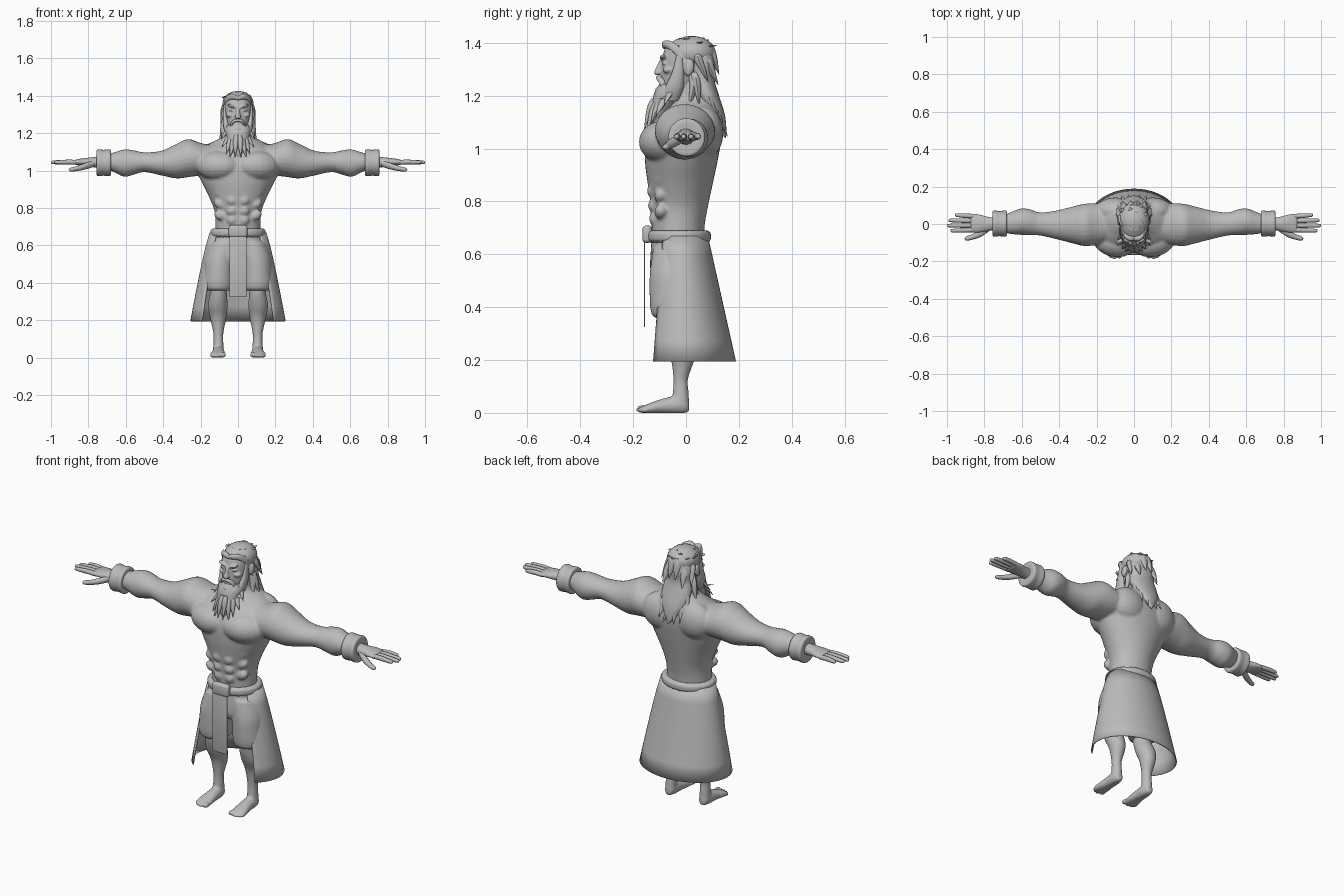
import bpy, bmesh, math, random
from mathutils import Vector, Matrix

random.seed(4)
clay = bpy.data.materials.new("clay_grey")
clay.diffuse_color = (0.5, 0.5, 0.5, 1)
AXES = {'z': (Vector((1, 0, 0)), Vector((0, 1, 0))),
        'x': (Vector((0, 1, 0)), Vector((0, 0, 1))),
        'y': (Vector((1, 0, 0)), Vector((0, 0, 1)))}


def spline(a, b, c, d, t):
    return 0.5 * (2*b + (c-a)*t + (2*a-5*b+4*c-d)*t*t + (3*b-a-3*c+d)*t**3)


def tube(bm, axis, secs, s=1, n=24, steps=4):
    """Smooth loft through (x, y, z, radius_u, radius_v) sections."""
    k = len(secs)
    rows = []
    for i in range(k - 1):
        q = [secs[max(0, min(k-1, i+j))] for j in (-1, 0, 1, 2)]
        for m in range(steps):
            rows.append([spline(*v, m / steps) for v in zip(*q)])
    rows.append(secs[-1])
    u, v = AXES[axis]
    rings = []
    for x, y, z, a, b in rows:
        a, b = max(a, .001), max(b, .001)
        ring = []
        for j in range(n):
            t = math.tau * j / n
            p = Vector((x, y, z)) + u*a*math.cos(t) + v*b*math.sin(t)
            ring.append(bm.verts.new((p.x*s, p.y, max(p.z, 0))))
        rings.append(ring)
    for r, q in zip(rings, rings[1:]):
        for j in range(n):
            bm.faces.new((r[j], r[(j+1) % n], q[(j+1) % n], q[j]))
    bm.faces.new(rings[0])
    bm.faces.new(rings[-1])


def ball(bm, c, r, rot=0, axis='Z'):
    m = Matrix.Translation(c) @ Matrix.Rotation(rot, 4, axis) @ Matrix.Diagonal((*r, 1))
    bmesh.ops.create_uvsphere(bm, u_segments=20, v_segments=12, radius=1, matrix=m)


def lock(bm, a, b, c, w, d):
    """Pointed strand of hair from a through b to tip c."""
    tube(bm, 'z', [(*a, w*.7, d*.8), (*b, w, d), (*c, .001, .001)], n=8)


def finish(bm, name, voxel=0, smooth=3, angle=50):
    bmesh.ops.recalc_face_normals(bm, faces=bm.faces)
    me = bpy.data.meshes.new(name)
    bm.to_mesh(me)
    bm.free()
    ob = bpy.data.objects.new(name, me)
    bpy.context.collection.objects.link(ob)
    me.materials.append(clay)
    bpy.context.view_layer.objects.active = ob
    ob.select_set(True)
    if voxel:
        r = ob.modifiers.new("blend", 'REMESH')
        r.mode, r.voxel_size, r.use_smooth_shade = 'VOXEL', voxel, True
        f = ob.modifiers.new("soften", 'SMOOTH')
        f.factor, f.iterations = .5, smooth
    else:
        bpy.ops.object.shade_smooth_by_angle(angle=math.radians(angle))
    ob.select_set(False)
    return ob


# Bare body: torso, chest, abdomen, arms, palms, lower legs and feet
bm = bmesh.new()
tube(bm, 'z', [(0, -.03, .6, .125, .1), (0, -.03, .70, .12, .1), (0, -.025, .78, .125, .108),
               (0, -.022, .86, .155, .122), (0, -.018, .95, .2, .137), (0, -.01, 1.03, .23, .143),
               (0, .005, 1.10, .215, .13), (0, .03, 1.15, .14, .1), (0, .03, 1.19, .075, .075),
               (0, .015, 1.26, .06, .06)], n=40)
for s in (1, -1):
    ball(bm, (s*.105, -.088, 1.025), (.12, .088, .08), s*.25)
    for i, z in enumerate((.895, .84, .785, .735)):
        ball(bm, (s*.032, -.127 + .004*abs(i-1), z), (.029, .021, .026))
    for z in (.88, .82, .76):
        ball(bm, (s*.095, -.095, z), (.035, .025, .025), -s*.5, 'Y')
    ball(bm, (s*.1, .07, 1.06), (.11, .072, .1))
    tube(bm, 'x', [(.1, .01, 1.06, .09, .075), (.19, .0, 1.06, .11, .085), (.265, -.005, 1.067, .113, .102),
                   (.33, -.005, 1.05, .098, .092), (.41, -.005, 1.04, .078, .066), (.5, .0, 1.045, .062, .053),
                   (.56, .01, 1.043, .07, .066), (.61, .012, 1.04, .07, .073), (.67, .003, 1.045, .055, .05),
                   (.74, 0, 1.045, .035, .033), (.785, 0, 1.045, .04, .026), (.83, .003, 1.046, .05, .02),
                   (.875, .004, 1.044, .05, .014)], s)
    tube(bm, 'z', [(.11, -.06, .44, .05, .055), (.105, -.06, .35, .045, .05), (.108, -.035, .28, .053, .055),
                   (.106, -.013, .21, .043, .046), (.105, -.02, .13, .027, .028), (.105, -.02, .08, .027, .03),
                   (.105, -.02, .03, .03, .033)], s)
    tube(bm, 'y', [(.105, .012, .025, .018, .022), (.105, -.02, .03, .03, .035), (.105, -.08, .026, .034, .03),
                   (.108, -.14, .016, .042, .02), (.108, -.165, .012, .038, .013)], s)
    for x, y, r in ((.079, -.168, .015), (.106, -.17, .011), (.125, -.165, .01), (.141, -.155, .009)):
        ball(bm, (s*x, y, r), (r, .02, r))
finish(bm, "body", .0075, 3)

# Fingers and thumbs
bm = bmesh.new()
for s in (1, -1):
    for y, x1 in ((.044, .958), (.018, .992), (-.008, 1.0), (-.033, .982)):
        tube(bm, 'x', [(.855, y*.95, 1.044, .012, .012), (.9, y, 1.046, .0125, .0125),
                       ((x1+.9)/2, y*1.05, 1.045, .011, .0115), (x1-.008, y*1.08, 1.044, .009, .009),
                       (x1, y*1.08, 1.044, .002, .002)], s, 12)
    tube(bm, 'x', [(.77, -.02, 1.038, .016, .018), (.82, -.05, 1.022, .019, .017),
                   (.865, -.069, 1.01, .015, .013), (.895, -.077, 1.005, .012, .01),
                   (.905, -.078, 1.005, .002, .002)], s, 12)
finish(bm, "fingers")

# Wrist cuffs
bm = bmesh.new()
for s in (1, -1):
    tube(bm, 'x', [(x, .002, 1.042, r, r*1.03) for x, r in
                   ((.68, .045), (.679, .061), (.688, .07), (.718, .067), (.747, .07), (.756, .061), (.755, .03))],
         s, 32, 3)
finish(bm, "wrist_cuffs")

# Head with face features
bm = bmesh.new()
tube(bm, 'z', [(0, -.01, 1.17, .05, .055), (0, -.02, 1.22, .055, .072), (0, -.014, 1.28, .068, .08),
               (0, -.004, 1.34, .075, .086), (0, .005, 1.385, .07, .08), (0, .01, 1.415, .04, .045)], n=32)
tube(bm, 'z', [(0, -.108, 1.277, .012, .006), (0, -.107, 1.287, .017, .014), (0, -.101, 1.305, .010, .013),
               (0, -.09, 1.335, .009, .01)], n=12)
for s in (1, -1):
    ball(bm, (s*.03, -.085, 1.344), (.029, .015, .008), -s*.3, 'Y')
    ball(bm, (s*.033, -.08, 1.322), (.016, .011, .006))
    ball(bm, (s*.043, -.066, 1.297), (.022, .022, .014))
    ball(bm, (s*.078, .012, 1.305), (.011, .019, .032), -.2, 'X')
ball(bm, (0, -.094, 1.237), (.02, .012, .006))
finish(bm, "head", .0045, 2)

# Moustache and beard
bm = bmesh.new()
tube(bm, 'z', [(0, -.055, 1.245, .062, .045), (0, -.07, 1.21, .066, .05), (0, -.09, 1.16, .055, .042),
               (0, -.112, 1.11, .033, .028), (.005, -.135, 1.065, .002, .002)])
ball(bm, (0, -.098, 1.222), (.024, .018, .012))
for s in (1, -1):
    tube(bm, 'x', [(0, -.104, 1.268, .009, .008), (.018, -.102, 1.266, .011, .009),
                   (.036, -.09, 1.25, .011, .011), (.045, -.083, 1.222, .004, .012)], s, 10)
    tube(bm, 'z', [(.07, -.025, 1.35, .007, .012), (.069, -.03, 1.29, .012, .022),
                   (.06, -.045, 1.23, .018, .035), (.05, -.06, 1.18, .012, .03)], s, 12)
    for x, y, z, tx, tz in ((.06, -.045, 1.23, .092, 1.165), (.055, -.065, 1.21, .102, 1.19),
                            (.055, -.075, 1.19, .088, 1.125), (.045, -.095, 1.17, .062, 1.09),
                            (.028, -.11, 1.16, .045, 1.065), (.012, -.12, 1.17, .016, 1.07)):
        lock(bm, (s*x*.8, y, z+.02), (s*x, y-.015, z-.02), (s*tx, y-.038, tz), .015, .014)
finish(bm, "beard")

# Hair: cap, swept fringe, long mane and loose strands
bm = bmesh.new()
ball(bm, (0, .022, 1.362), (.083, .09, .064))
tube(bm, 'z', [(0, .05, 1.38, .06, .05), (0, .06, 1.32, .078, .052), (0, .062, 1.26, .076, .046),
               (0, .08, 1.2, .083, .045), (0, .108, 1.14, .07, .036), (0, .13, 1.09, .04, .022),
               (.005, .15, 1.04, .002, .002)])
for s in (1, -1):
    tube(bm, 'x', [(.0, -.078, 1.387, .012, .012), (.03, -.075, 1.395, .015, .015),
                   (.058, -.05, 1.385, .014, .016), (.076, -.02, 1.355, .008, .02)], s, 10)
    for x, y, z, tx, ty, tz in ((.07, .04, 1.25, .098, .05, 1.16), (.06, .085, 1.2, .095, .12, 1.1),
                                (.045, .1, 1.17, .065, .15, 1.06), (.02, .115, 1.15, .03, .157, 1.045),
                                (.07, .05, 1.33, .092, .085, 1.25), (.05, .09, 1.31, .06, .122, 1.24),
                                (.015, .1, 1.35, .02, .125, 1.28), (.065, .03, 1.24, .085, .01, 1.15)):
        lock(bm, (s*x*.8, y-.01, z+.04), (s*x, y, z), (s*tx, ty, tz), .022, .017)
for i in range(18):
    a = random.uniform(0, math.tau)
    e = random.uniform(.35, 1.2)
    d = Vector((math.cos(a)*math.cos(e), math.sin(a)*math.cos(e), math.sin(e)))
    p = Vector((d.x*.078, .022 + d.y*.085, 1.362 + d.z*.06))
    q = p + Vector((d.x*.02, d.y*.012 + .008, .004))
    lock(bm, p - d*.02, p, q, .013, .013)
finish(bm, "hair")

# Short trousers with gathered hems
bm = bmesh.new()
tube(bm, 'z', [(0, -.03, .685, .12, .098), (0, -.03, .62, .14, .103), (0, -.035, .54, .15, .1),
               (0, -.035, .5, .12, .08)], n=32)
for s in (1, -1):
    tube(bm, 'z', [(.07, -.035, .62, .08, .09), (.095, -.037, .53, .085, .1), (.102, -.04, .45, .084, .098),
                   (.104, -.04, .395, .086, .095), (.104, -.042, .367, .078, .085),
                   (.104, -.045, .358, .06, .065)], s)
finish(bm, "short_trousers", .0075, 3)

# Open wrap skirt
bm = bmesh.new()
N, open_angle = 40, -.72
rows = []
for i in range(7):
    f = i / 6
    a, b, cy = .152 + .103*f**.85, .103 + .086*f, -.02 + .02*f
    rows.append([bm.verts.new((a*math.cos(t), cy + b*math.sin(t), .67 - .475*f))
                 for t in (open_angle + (math.pi - 2*open_angle)*j/N for j in range(N+1))])
for r, q in zip(rows, rows[1:]):
    for j in range(N):
        bm.faces.new((r[j], r[j+1], q[j+1], q[j]))
skirt = finish(bm, "wrap_skirt")
skirt.modifiers.new("cloth", 'SOLIDIFY').thickness = .005

# Rolled sash with gathered bulges
bm = bmesh.new()
n = 24
for i in range(n):
    t = math.tau * (i + .5) / n
    x, y = .13*math.cos(t), -.027 + .105*math.sin(t)
    ball(bm, (x, y, .667), (.017, .0245, .024), math.atan2(.13*math.sin(t), .105*math.cos(t)))
tube(bm, 'z', [(0, -.027, .645, .132, .107), (0, -.027, .655, .146, .12),
               (0, -.027, .68, .146, .12), (0, -.027, .69, .132, .107)], n=40)
finish(bm, "waist_sash")


# Sash knot and hanging front cloth
def box(name, c, size, bevel):
    bm = bmesh.new()
    bmesh.ops.create_cube(bm, size=1, matrix=Matrix.Translation(c) @ Matrix.Diagonal((*size, 1)))
    bmesh.ops.bevel(bm, geom=bm.edges[:], offset=bevel, segments=3, profile=.5, affect='EDGES')
    finish(bm, name)


box("sash_knot", (0, -.147, .676), (.1, .036, .066), .014)
box("front_cloth", (0, -.157, .49), (.09, .005, .33), .001)
